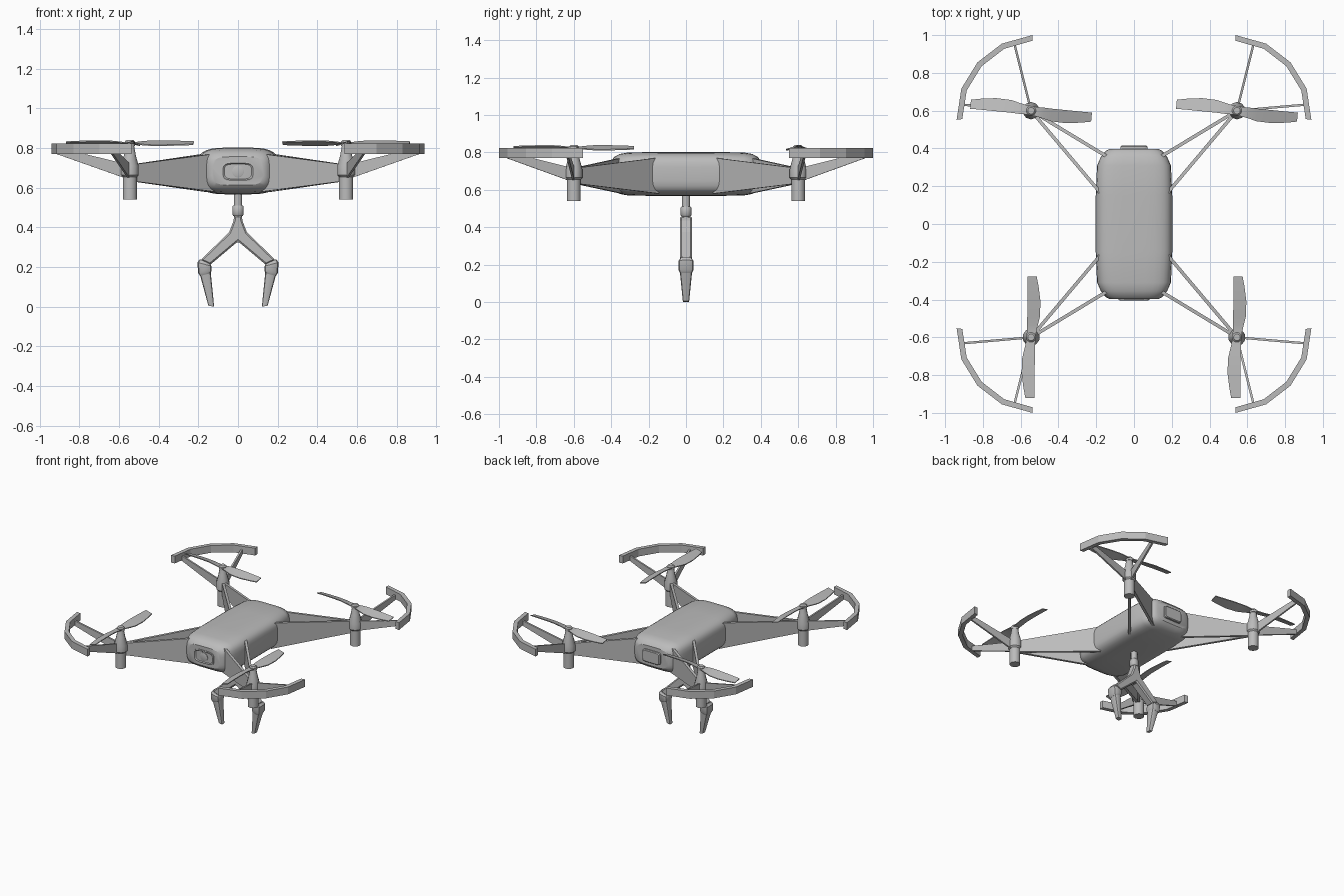
import bpy, bmesh, math
from mathutils import Vector

if "Cube" in bpy.data.objects:
    bpy.data.objects.remove(bpy.data.objects["Cube"])

grey = bpy.data.materials.new("light_grey")
grey.diffuse_color = (0.5, 0.5, 0.5, 1)
grey.use_nodes = True
grey.node_tree.nodes["Principled BSDF"].inputs["Base Color"].default_value = grey.diffuse_color


def loft(name, rings, sx=1, sy=1, smooth=None):
    """Closed skin through rings of points, optionally mirrored in x / y."""
    bm = bmesh.new()
    loops = [[bm.verts.new((p[0] * sx, p[1] * sy, p[2])) for p in r] for r in rings]
    n = len(loops[0])
    for a, b in zip(loops, loops[1:]):
        for i in range(n):
            j = (i + 1) % n
            bm.faces.new((a[i], a[j], b[j], b[i]))
    bm.faces.new(loops[0])
    bm.faces.new(loops[-1])
    bmesh.ops.recalc_face_normals(bm, faces=bm.faces)
    me = bpy.data.meshes.new(name)
    bm.to_mesh(me)
    bm.free()
    me.materials.append(grey)
    ob = bpy.data.objects.new(name, me)
    bpy.context.collection.objects.link(ob)
    if smooth:
        bpy.ops.object.select_all(action='DESELECT')
        ob.select_set(True)
        bpy.context.view_layer.objects.active = ob
        bpy.ops.object.shade_smooth_by_angle(angle=math.radians(smooth))
    return ob


def oval(c, u, v, n=24, power=2):
    """Superellipse ring around c with half axes u and v."""
    c, u, v = Vector(c), Vector(u), Vector(v)
    out = []
    for i in range(n):
        a = 2 * math.pi * (i + 0.5) / n
        ca, sa = math.cos(a), math.sin(a)
        e = 2 / power
        out.append(c + u * math.copysign(abs(ca) ** e, ca) + v * math.copysign(abs(sa) ** e, sa))
    return out


def turned(name, x, y, profile, n=10, sx=1, sy=1):
    """Vertical turned part from (radius, z) pairs."""
    return loft(name, [oval((x, y, z), (r, 0, 0), (0, r, 0), n) for r, z in profile], sx, sy, 40)


def plate(name, p, q, zp, zq, t, sx, sy):
    """Upright tapering plate between two plan points."""
    p, q = Vector((*p, 0)), Vector((*q, 0))
    d = (q - p).normalized()
    s = Vector((-d.y, d.x, 0)) * t / 2
    ring = lambda c, z: [(c + k * s) + Vector((0, 0, h)) for k, h in
                         ((-1, z[0]), (1, z[0]), (1, z[1]), (-1, z[1]))]
    return loft(name, [ring(p, zp), ring(q, zq)], sx, sy)


# body shell
ZC = 0.685
half = [(0.398, 0.13, 0.072), (0.385, 0.152, 0.09), (0.355, 0.176, 0.107), (0.31, 0.196, 0.115), (0.15, 0.203, 0.118)]
stations = [(-y, w, h) for y, w, h in half] + [(y, w, h) for y, w, h in reversed(half)]
loft("body", [oval((0, y, ZC), (w, 0, 0), (0, 0, h), 32, 4) for y, w, h in stations], smooth=30)

# camera window, lens and rear plate
loft("camera_housing", [oval((0, y, ZC - 0.003), (w, 0, 0), (0, 0, h), 24, 4)
                        for y, w, h in ((-0.38, 0.082, 0.048), (-0.402, 0.082, 0.048), (-0.404, 0.076, 0.043),
                                        (-0.396, 0.066, 0.036))], smooth=30)
loft("camera_lens", [oval((0, y, ZC - 0.003), (r, 0, 0), (0, 0, r))
                     for y, r in ((-0.385, 0.03), (-0.402, 0.03), (-0.404, 0.024))], smooth=30)
loft("rear_plate", [oval((0, y, ZC), (w, 0, 0), (0, 0, h), 24, 8)
                    for y, w, h in ((0.38, 0.072, 0.045), (0.41, 0.072, 0.045), (0.415, 0.066, 0.04))], smooth=30)

# four rotor assemblies
MX, MY = 0.545, 0.6
blade = [(0.03, -0.028, 0.022, 0.3), (0.065, -0.036, 0.022, 0.7), (0.11, -0.047, 0.02, 1),
         (0.19, -0.05, 0.019, 1), (0.27, -0.04, 0.018, 0.8), (0.322, -0.03, 0.018, 0.6)]
for sx, sy, tag in ((1, -1, "front_right"), (-1, -1, "front_left"), (1, 1, "rear_right"), (-1, 1, "rear_left")):
    # arm struts
    for k, start in (("outer", (0.12, 0.343)), ("inner", (0.165, 0.15))):
        plate(f"{tag}_{k}_arm", start, (MX, MY), (0.58, 0.772), (0.635, 0.716), 0.018, sx, sy)

    # motor pod with flared collar
    turned(f"{tag}_motor", MX, MY, ((0.037, 0.54), (0.037, 0.655), (0.046, 0.665), (0.046, 0.71),
                                    (0.03, 0.77), (0.022, 0.815)), 10, sx, sy)

    # propeller guard: four straight pieces on an arc
    rings = []
    for i, r in enumerate((0.397, 0.387, 0.382, 0.387, 0.4)):
        a = math.radians(-7 + 24.5 * i)
        c, s = math.cos(a), math.sin(a)
        rings.append([(MX + q * c, MY + q * s, z) for q, z in
                      ((r - 0.03, 0.77), (r, 0.77), (r, 0.824), (r - 0.03, 0.824))])
    loft(f"{tag}_guard", rings, sx, sy)

    # guard supports
    for k, a in (("side", 5), ("end", 76)):
        a = math.radians(a)
        plate(f"{tag}_{k}_support", (MX, MY), (MX + 0.37 * math.cos(a), MY + 0.37 * math.sin(a)),
              (0.64, 0.715), (0.77, 0.805), 0.012, sx, sy)

    # propeller, same handedness on every corner
    half_rings = []
    for side in (-1, 1):
        for u, lead, trail, k in (reversed(blade) if side < 0 else blade):
            lo, hi = (lead * side, 0.825 - 0.011 * k), (trail * side, 0.825 + 0.011 * k)
            a, b = (lo, hi) if side > 0 else (hi, lo)
            half_rings.append([(u * side, a[0], a[1] - 0.003), (u * side, b[0], b[1] - 0.003),
                               (u * side, b[0], b[1] + 0.003), (u * side, a[0], a[1] + 0.003)])
    prop = loft(f"{tag}_propeller", half_rings, smooth=25)
    prop.location = (sx * MX, sy * MY, 0)
    prop.rotation_euler.z = math.radians(90 if sy < 0 else -5)
    turned(f"{tag}_propeller_hub", MX, MY, ((0.026, 0.81), (0.026, 0.832), (0.018, 0.84)), 12, sx, sy)

# gripper stem and collar
turned("gripper_stem", 0, 0, ((0.022, 0.59), (0.022, 0.44)), 12)
turned("gripper_collar", 0, 0, ((0.024, 0.512), (0.03, 0.505), (0.03, 0.465), (0.024, 0.458)), 12)

# forked gripper yoke: front profile extruded through y, edges chamfered
right = [(0.02, 0.46), (0.022, 0.435), (0.045, 0.375), (0.19, 0.235), (0.14, 0.212)]
profile = right + [(0, 0.33)] + [(-x, z) for x, z in reversed(right)]
yoke = loft("gripper_yoke", [[(x, y, z) for x, z in profile] for y in (-0.031, 0.031)])
bev = yoke.modifiers.new("chamfer", 'BEVEL')
bev.width = 0.008
bev.segments = 1

# knuckles and fingers: (inner x, outer x, inner z, outer z, half depth)
for sx, tag in ((1, "right"), (-1, "left")):
    def sections(rows):
        return [oval(((a + b) / 2, 0, (za + zb) / 2), ((b - a) / 2, 0, (zb - za) / 2), (0, d, 0), 12, 4)
                for a, b, za, zb, d in rows]
    loft(f"{tag}_knuckle", sections(((0.138, 0.193, 0.215, 0.24, 0.032), (0.134, 0.205, 0.205, 0.224, 0.041),
                                     (0.134, 0.202, 0.178, 0.172, 0.041), (0.137, 0.192, 0.17, 0.155, 0.034))), sx, 1, 30)
    loft(f"{tag}_finger", sections(((0.137, 0.193, 0.175, 0.165, 0.034),
                                    (0.12, 0.15, 0.0, 0.006, 0.017))), sx, 1, 30)
